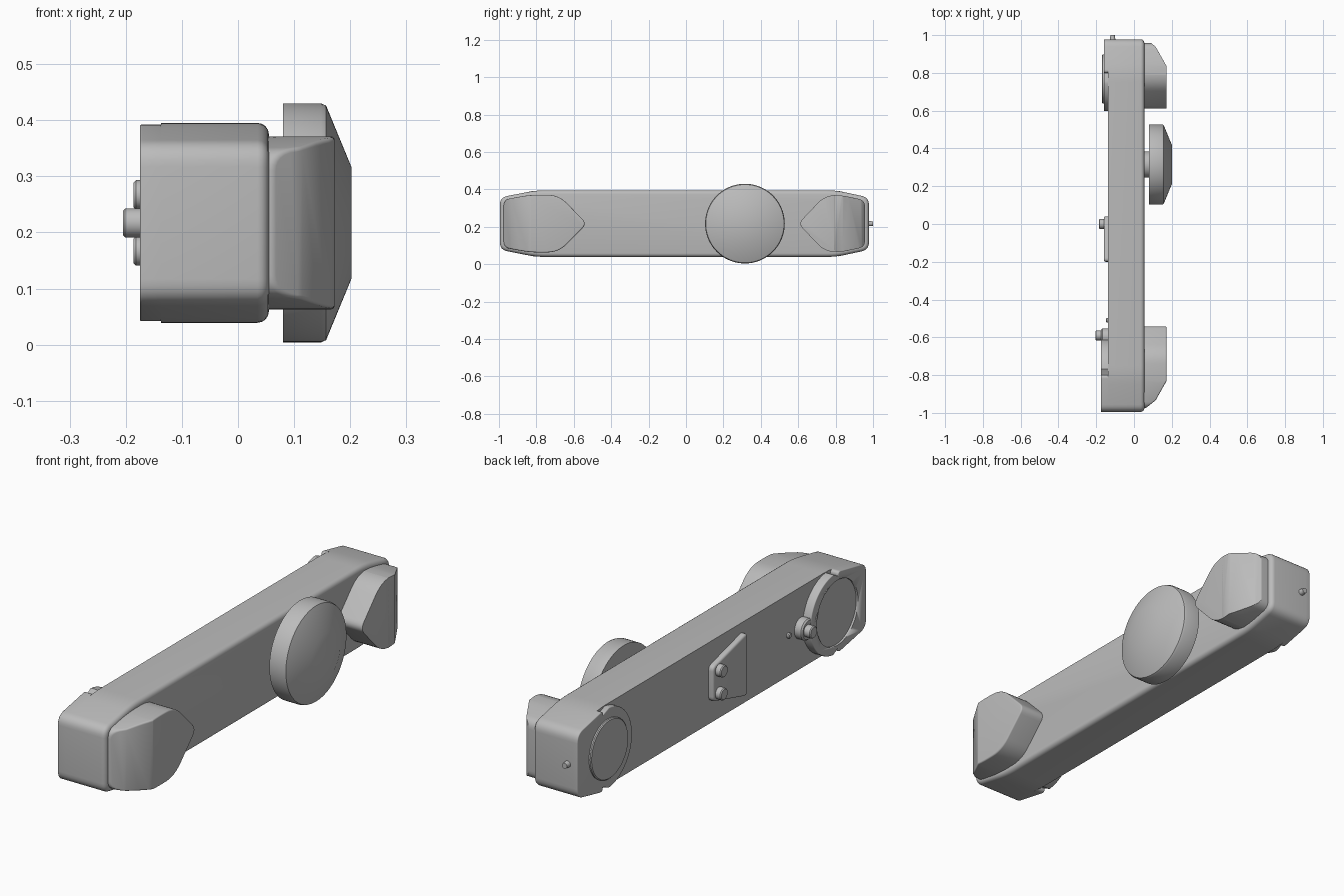
import bpy, bmesh, math
from mathutils import Vector

cube = bpy.data.objects.get("Cube")
if cube:
    bpy.data.objects.remove(cube)

MID = 0.217   # height of the long axis

grey = bpy.data.materials.new("plain_grey")
grey.use_nodes = True
colour = (0.5, 0.5, 0.5, 1)
grey.diffuse_color = colour
grey.node_tree.nodes["Principled BSDF"].inputs["Base Color"].default_value = colour


def finish(name, bm):
    bmesh.ops.recalc_face_normals(bm, faces=bm.faces)
    mesh = bpy.data.meshes.new(name)
    bm.to_mesh(mesh)
    bm.free()
    mesh.materials.append(grey)
    obj = bpy.data.objects.new(name, mesh)
    bpy.context.collection.objects.link(obj)
    bpy.ops.object.select_all(action='DESELECT')
    obj.select_set(True)
    bpy.context.view_layer.objects.active = obj
    bpy.ops.object.shade_smooth_by_angle(angle=math.radians(32))
    return obj


def rounded(points, steps=6):
    """Round each (y, z, radius) corner with a quadratic arc."""
    out = []
    for i, (y, z, r) in enumerate(points):
        p = Vector((y, z))
        if r == 0:
            out.append(p)
            continue
        a = Vector(points[i - 1][:2]) - p
        b = Vector(points[(i + 1) % len(points)][:2]) - p
        a, b = p + a.normalized() * r, p + b.normalized() * r
        for k in range(steps + 1):
            t = k / steps
            out.append(a * (1 - t) ** 2 + p * (2 * t * (1 - t)) + b * t * t)
    return out


def mirrored(half):
    """Close an upper half outline with its reflection in the long axis."""
    return half + [(y, -z, r) for y, z, r in reversed(half) if z > 0]


def prism(name, outline, base, top, bevel=0.0, cuts=()):
    """Extrude a (y, z) outline along x, trim it by planes, soften its edges."""
    bm = bmesh.new()
    face = bm.faces.new([bm.verts.new((base, p[0], p[1] + MID)) for p in outline])
    ext = bmesh.ops.extrude_face_region(bm, geom=[face])
    bmesh.ops.translate(bm, vec=(top - base, 0, 0),
                        verts=[g for g in ext["geom"] if isinstance(g, bmesh.types.BMVert)])
    for co, normal in cuts:
        geom = bm.verts[:] + bm.edges[:] + bm.faces[:]
        bmesh.ops.bisect_plane(bm, geom=geom, plane_co=co, plane_no=normal, clear_outer=True)
        bmesh.ops.holes_fill(bm, edges=[e for e in bm.edges if e.is_boundary])
    bmesh.ops.recalc_face_normals(bm, faces=bm.faces)
    if bevel:
        sharp = [e for e in bm.edges if e.calc_face_angle(0) > math.radians(38)
                 and any(abs(v.co.x - base) > 1e-4 for v in e.verts)]
        bmesh.ops.bevel(bm, geom=sharp, offset=bevel, segments=4, profile=0.5,
                        affect='EDGES', clamp_overlap=True)
    return finish(name, bm)


def lathe(name, profile, y, z=0.0, axis='X', steps=64):
    """Turn a (radius, distance) profile about a line along x or y."""
    bm = bmesh.new()
    verts = [bm.verts.new((d, r, 0)) for r, d in profile]
    edges = [bm.edges.new(pair) for pair in zip(verts, verts[1:])]
    bmesh.ops.spin(bm, geom=verts + edges, cent=(0, 0, 0), axis=(1, 0, 0),
                   angle=math.tau, steps=steps, use_duplicate=False)
    bmesh.ops.remove_doubles(bm, verts=bm.verts, dist=1e-5)
    for v in bm.verts:
        a, b, c = v.co
        v.co = (a, b + y, c + z + MID) if axis == 'X' else (b + y, a, c + z + MID)
    return finish(name, bm)


def peg(name, radius, base, top, y, z=0.0, tip=0.004, **kw):
    step = math.copysign(tip, top - base)
    return lathe(name, [(0, base), (radius, base), (radius, top - step),
                        (radius - tip, top), (0, top)], y, z, **kw)


# Main bar
front_end = [(-0.995, 0.14, 0.04), (-0.80, 0.178, 0.05)]
back_end = [(0.80, 0.178, 0.05), (0.978, 0.14, 0.04)]
prism("main_bar", rounded(mirrored(front_end + back_end)), -0.137, 0.055, 0.02)


# Thick end caps, round on the inner side
def cap_outline(end, centre):
    side = math.copysign(1, centre)
    outer = [(end, 0.14, 0.04), (side * 0.80, 0.178, 0.02)]
    corners = rounded([(y, -z, r) for y, z, r in outer[::-1]] + outer)
    arc = [Vector((centre - side * 0.176 * math.sin(t), 0.176 * math.cos(t)))
           for t in (math.pi * k / 32 for k in range(1, 32))]
    return corners + arc


front_cap = prism("front_cap", cap_outline(-0.995, -0.785), -0.137, -0.175, 0.006)
prism("back_cap", cap_outline(0.978, 0.775), -0.137, -0.16, 0.006)

# Recessed and raised round covers
cutter = peg("front_recess_cutter", 0.142, -0.166, -0.20, -0.795)
cutter.hide_render = True
cutter.hide_viewport = True
cut = front_cap.modifiers.new("recess", 'BOOLEAN')
cut.object = cutter
cut.operation = 'DIFFERENCE'
peg("back_cover", 0.13, -0.15, -0.17, 0.768)

# Front cap button on its boss, with a small pin beside it
peg("button_boss", 0.046, -0.13, -0.174, -0.598, tip=0.006)
peg("front_button", 0.026, -0.15, -0.205, -0.59)
peg("side_pin", 0.012, -0.13, -0.148, -0.51, steps=24)
lathe("end_pin", [(0, 0.96), (0.015, 0.97), (0.012, 1.0), (0, 1.0)],
      -0.113, axis='Y', steps=24)

# Tapered control plate with two buttons
plate = mirrored([(-0.20, 0.14, 0.025), (0.04, 0.075, 0.02)])
prism("control_plate", rounded(plate), -0.13, -0.16, 0.01)
for name, z in (("upper_button", 0.05), ("lower_button", -0.05)):
    peg(name, 0.026, -0.15, -0.186, 0.0, z)

# Pointed pods with sloping outer ends
front_pod = [(-0.975, 0.128, 0.035), (-0.83, 0.155, 0.06),
             (-0.68, 0.153, 0.06), (-0.53, 0, 0.035)]
back_pod = [(0.60, 0, 0.035), (0.745, 0.153, 0.06), (0.83, 0.152, 0.04),
            (0.957, 0.125, 0.035)]
for name, half, side, edge in (("front_pod", front_pod, -1, 0.835),
                               ("back_pod", back_pod, 1, 0.84)):
    slopes = [((0.17, side * edge, 0), (0.8, side * 0.45, 0)),
              ((0.125, side * (edge + 0.09), 0), (0.6, side * 0.75, 0))]
    prism(name, rounded(mirrored(half)), 0.045, 0.172, 0.012, slopes)

# Domed knob on a short stem
peg("knob_stem", 0.07, 0.04, 0.09, 0.315)
lathe("knob", [(0, 0.08), (0.213, 0.08), (0.213, 0.148), (0.209, 0.157),
               (0.10, 0.202), (0, 0.202)], 0.315, steps=96)
